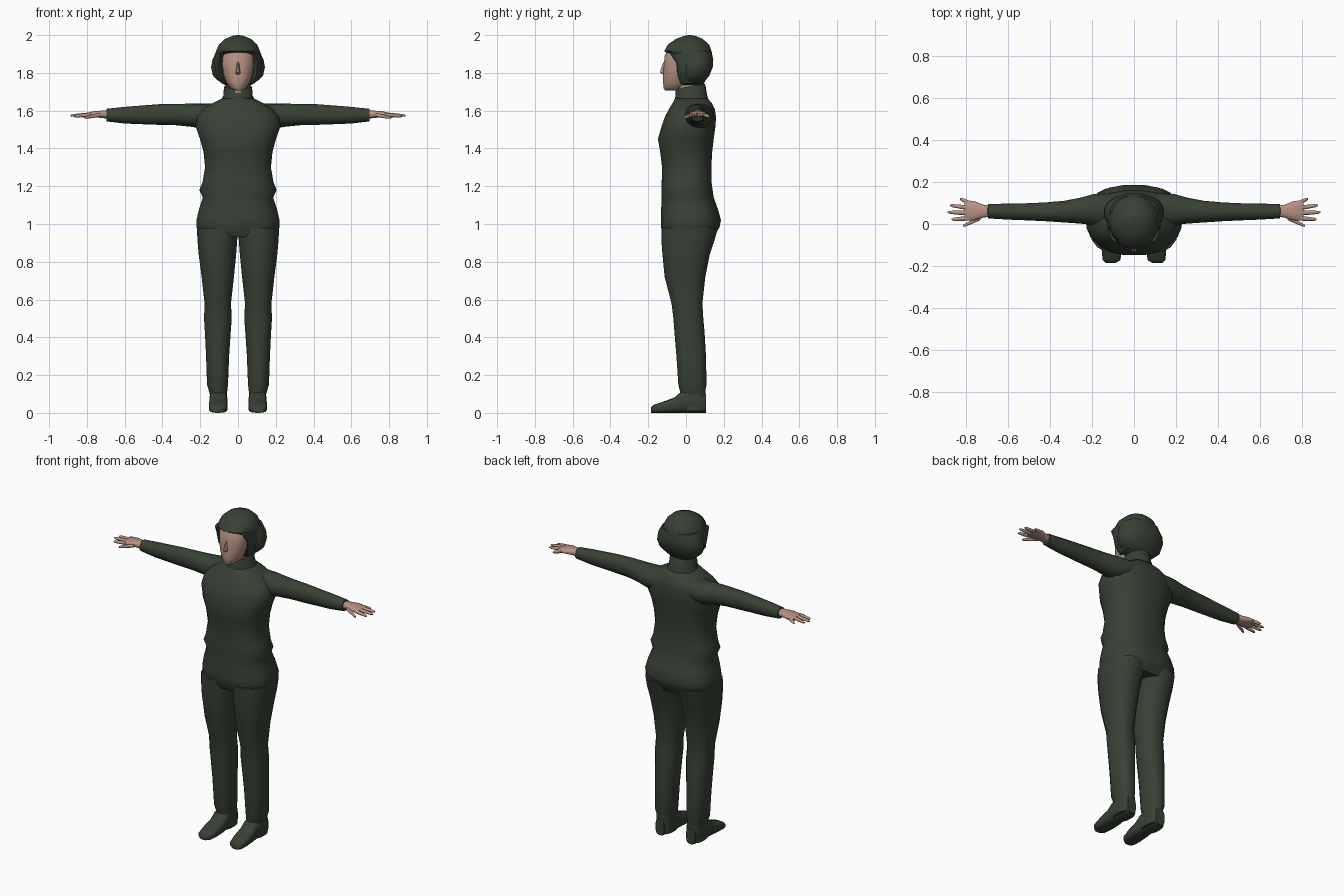
import bpy, bmesh, math


def material(name, rgb):
    m = bpy.data.materials.new(name)
    m.diffuse_color = (*rgb, 1)
    return m


GREEN = material("dark green cloth", (0.040, 0.053, 0.036))
SKIN = material("skin", (0.47, 0.29, 0.225))


def loft(name, axis, rings, mat, sides=16, p=2.0, mirror=False, tilt=0.0, angle=50):
    """Skin a tube through rings (t, a0, a1, b0, b1) stacked along an axis."""
    bm = bmesh.new()
    loops = []
    for t, a0, a1, b0, b1 in rings:
        loop = []
        for i in range(sides):
            w = 2 * math.pi * (i + 0.5) / sides
            c, s = math.cos(w), math.sin(w)
            a = (a0 + a1) / 2 + (a1 - a0) / 2 * math.copysign(abs(c) ** (2 / p), c)
            b = (b0 + b1) / 2 + (b1 - b0) / 2 * math.copysign(abs(s) ** (2 / p), s)
            co = {"x": (t, a, b), "y": (a, t, b), "z": (a, b, t + tilt * b)}[axis]
            loop.append(bm.verts.new(co))
        loops.append(loop)
    for l0, l1 in zip(loops, loops[1:]):
        for i in range(sides):
            j = (i + 1) % sides
            bm.faces.new((l0[i], l0[j], l1[j], l1[i]))
    bm.faces.new(loops[0])
    bm.faces.new(loops[-1])
    bmesh.ops.recalc_face_normals(bm, faces=bm.faces)
    for f in bm.faces:
        f.smooth = True
    me = bpy.data.meshes.new(name)
    bm.to_mesh(me)
    bm.free()
    me.set_sharp_from_angle(angle=math.radians(angle))
    me.materials.append(mat)
    ob = bpy.data.objects.new(name, me)
    bpy.context.collection.objects.link(ob)
    if mirror:
        ob.modifiers.new("mirror", "MIRROR").use_mirror_merge = False
    return ob


def sym(rows):
    """Turn (z, half_width, y_front, y_back) rows into centred rings."""
    return [(z, -r, r, f, b) for z, r, f, b in rows]


# torso from hips to neck base, with the jacket hem flaring at the waist
loft("torso", "z", sym([
    (0.93, 0.195, -0.11, 0.145), (0.98, 0.221, -0.135, 0.178),
    (1.02, 0.222, -0.135, 0.187), (1.08, 0.208, -0.133, 0.17),
    (1.14, 0.188, -0.13, 0.148), (1.18, 0.207, -0.132, 0.142),
    (1.22, 0.190, -0.13, 0.137), (1.30, 0.176, -0.128, 0.135),
    (1.38, 0.184, -0.138, 0.14), (1.45, 0.203, -0.150, 0.148),
    (1.52, 0.228, -0.130, 0.158), (1.57, 0.218, -0.112, 0.160),
    (1.61, 0.185, -0.090, 0.153), (1.64, 0.135, -0.072, 0.138),
    (1.665, 0.085, -0.058, 0.115)]), GREEN, 20, 2.5)

# collar, higher at the back
loft("collar", "z", sym([
    (1.64, 0.095, -0.062, 0.118), (1.67, 0.079, -0.060, 0.112),
    (1.715, 0.076, -0.055, 0.104), (1.725, 0.070, -0.050, 0.098)]),
    GREEN, 16, 2, tilt=0.2)
loft("neck", "z", sym([(1.66, 0.055, -0.045, 0.08), (1.695, 0.05, -0.058, 0.08),
                       (1.78, 0.055, -0.055, 0.08)]), SKIN, 12)

# trouser legs
loft("leg", "z", [
    (0.10, 0.058, 0.150, -0.030, 0.100), (0.15, 0.052, 0.165, -0.042, 0.110),
    (0.30, 0.046, 0.170, -0.052, 0.107), (0.42, 0.038, 0.176, -0.062, 0.100),
    (0.50, 0.032, 0.181, -0.068, 0.093), (0.58, 0.036, 0.178, -0.078, 0.088),
    (0.72, 0.020, 0.194, -0.115, 0.104), (0.84, 0.008, 0.210, -0.127, 0.128),
    (0.92, 0.002, 0.217, -0.133, 0.155), (0.98, -0.01, 0.219, -0.133, 0.172)],
    GREEN, 16, 2.3, True)

# shoes: ankle and foot
loft("ankle", "z", [(0.01, 0.056, 0.152, -0.03, 0.106), (0.10, 0.057, 0.150, -0.032, 0.106),
                    (0.16, 0.058, 0.152, -0.035, 0.102)], GREEN, 12, 2.6, True)
loft("shoe", "y", [
    (-0.185, 0.085, 0.135, 0.0, 0.030), (-0.172, 0.065, 0.150, 0.0, 0.042),
    (-0.12, 0.055, 0.155, 0.0, 0.060), (-0.06, 0.054, 0.153, 0.0, 0.082),
    (-0.02, 0.056, 0.152, 0.0, 0.118), (0.06, 0.058, 0.152, 0.0, 0.12),
    (0.106, 0.075, 0.135, 0.0, 0.10)], GREEN, 14, 3.2, True)

# sleeves
loft("sleeve", "x", [
    (0.09, -0.02, 0.148, 1.515, 1.640), (0.19, -0.008, 0.145, 1.505, 1.638),
    (0.25, 0.000, 0.128, 1.515, 1.637), (0.33, 0.006, 0.112, 1.523, 1.636),
    (0.42, 0.012, 0.104, 1.525, 1.634), (0.50, 0.016, 0.100, 1.528, 1.628),
    (0.60, 0.020, 0.098, 1.532, 1.620), (0.695, 0.026, 0.096, 1.543, 1.610),
    (0.697, 0.036, 0.086, 1.555, 1.600)], GREEN, 14, 2.1, True)

# hands
loft("palm", "x", [
    (0.68, 0.034, 0.088, 1.556, 1.602), (0.715, 0.030, 0.092, 1.560, 1.601),
    (0.76, 0.016, 0.110, 1.565, 1.598), (0.795, 0.016, 0.114, 1.565, 1.590),
    (0.808, 0.022, 0.108, 1.568, 1.586)], SKIN, 12, 2.4, True)
# finger: start x, start y, tip x, tip y, start z, tip z
fingers = {"index": (0.79, 0.027, 0.868, 0.022, 1.578, 1.570),
           "middle": (0.79, 0.052, 0.887, 0.056, 1.580, 1.574),
           "ring": (0.79, 0.077, 0.876, 0.089, 1.580, 1.574),
           "little": (0.785, 0.100, 0.828, 0.120, 1.577, 1.568),
           "thumb": (0.73, 0.030, 0.813, -0.009, 1.577, 1.562)}
for name, (x0, y0, x1, y1, z0, z1) in fingers.items():
    rings = []
    for k, r in ((0, 0.012), (0.5, 0.0105), (0.88, 0.008), (1, 0.004)):
        x, y, z = (u + (v - u) * k for u, v in ((x0, x1), (y0, y1), (z0, z1)))
        rings.append((x, y - r, y + r, z - r * 0.9, z + r * 0.9))
    loft(name + "_finger", "x", rings, SKIN, 8, 2, True)

# face and nose
loft("face", "z", sym([
    (1.708, 0.022, -0.112, -0.03), (1.72, 0.042, -0.120, 0.0),
    (1.75, 0.062, -0.122, 0.02), (1.79, 0.077, -0.122, 0.03),
    (1.84, 0.085, -0.118, 0.03), (1.89, 0.083, -0.114, 0.03),
    (1.93, 0.065, -0.095, 0.03)]), SKIN, 20)
loft("nose", "z", sym([
    (1.792, 0.010, -0.124, -0.10), (1.802, 0.014, -0.138, -0.10),
    (1.815, 0.011, -0.137, -0.10), (1.86, 0.006, -0.118, -0.10)]), SKIN, 8)

# hood: crown overhanging the brow, sides and back framing the face
loft("hood_crown", "z", sym([
    (1.885, 0.125, -0.070, 0.142), (1.915, 0.119, -0.118, 0.138),
    (1.95, 0.103, -0.098, 0.124), (1.98, 0.070, -0.055, 0.090),
    (1.996, 0.030, -0.010, 0.050), (2.0, 0.008, 0.012, 0.028)]), GREEN, 16)
loft("hood_sides", "z", sym([
    (1.735, 0.070, -0.030, 0.090), (1.765, 0.115, -0.030, 0.108),
    (1.785, 0.135, -0.034, 0.125), (1.83, 0.145, -0.036, 0.143),
    (1.87, 0.138, -0.045, 0.146), (1.915, 0.116, -0.05, 0.136)]), GREEN, 16, 2.3)
# cheek flaps closing the gap between face and hood
loft("hood_flap", "z", [
    (1.745, 0.066, 0.090, -0.030, 0.06), (1.79, 0.076, 0.118, -0.045, 0.06),
    (1.85, 0.080, 0.128, -0.050, 0.06), (1.905, 0.062, 0.120, -0.085, 0.06)],
    GREEN, 10, 2.2, True)
